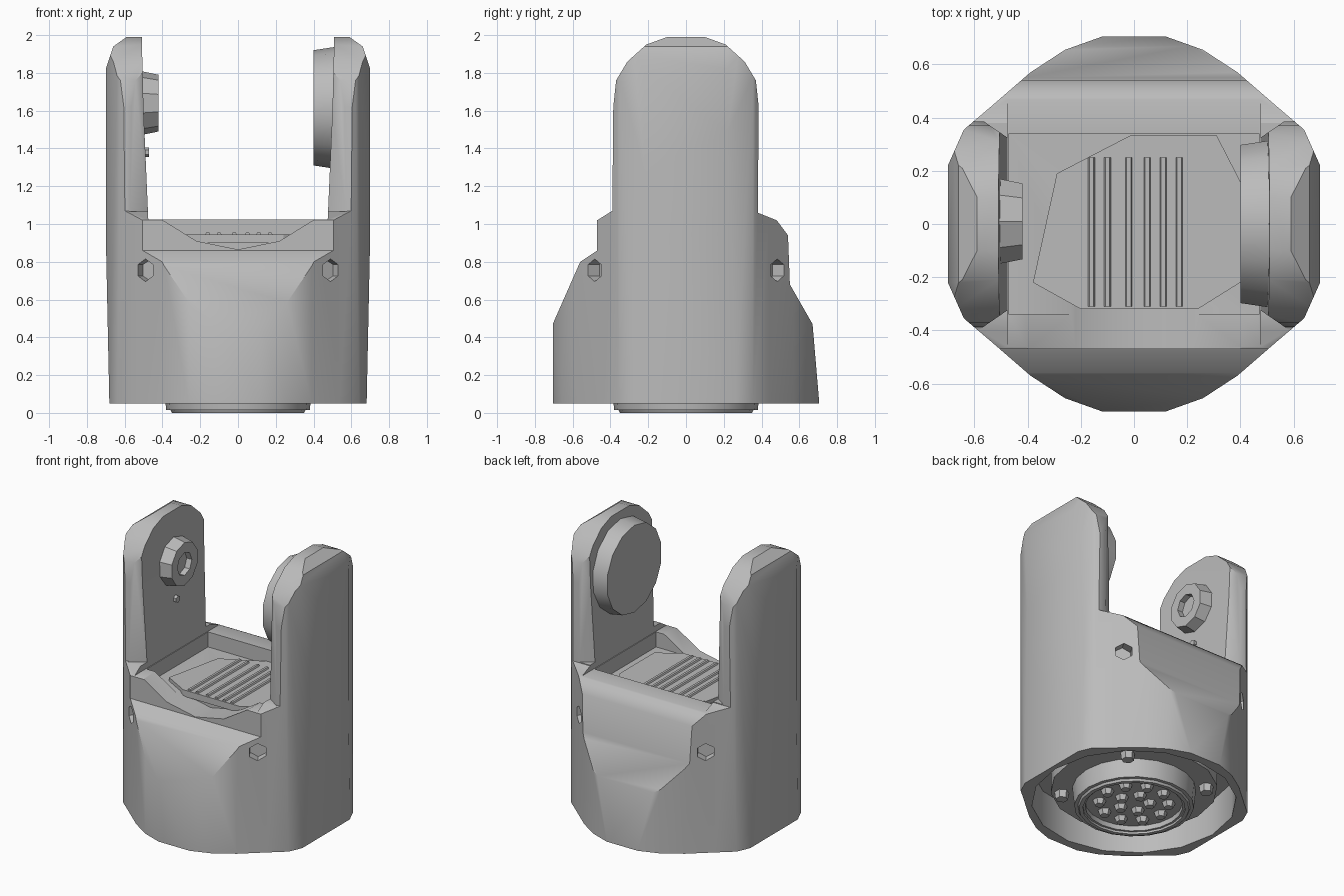
import bpy, bmesh, math
from mathutils import Vector, Matrix

if "Cube" in bpy.data.objects:
    bpy.data.objects.remove(bpy.data.objects["Cube"])

grey = bpy.data.materials.new("mid grey")
grey.use_nodes = True
COLOR = (0.5, 0.5, 0.5, 1)
grey.diffuse_color = COLOR
grey.node_tree.nodes["Principled BSDF"].inputs["Base Color"].default_value = COLOR


def finish(name, bm):
    bmesh.ops.recalc_face_normals(bm, faces=bm.faces)
    mesh = bpy.data.meshes.new(name)
    bm.to_mesh(mesh)
    bm.free()
    mesh.materials.append(grey)
    obj = bpy.data.objects.new(name, mesh)
    bpy.context.collection.objects.link(obj)
    return obj


def prism(name, pts, axis, lo, hi):
    """Extrude a 2D outline along the named axis from lo to hi."""
    place = {"x": lambda a, b, h: (h, a, b),
             "y": lambda a, b, h: (a, h, b),
             "z": lambda a, b, h: (a, b, h)}[axis]
    bm = bmesh.new()
    face = bm.faces.new([bm.verts.new(place(a, b, lo)) for a, b in pts])
    ext = bmesh.ops.extrude_face_region(bm, geom=[face])["geom"]
    verts = [v for v in ext if isinstance(v, bmesh.types.BMVert)]
    bmesh.ops.translate(bm, verts=verts, vec=Vector(place(0, 0, hi - lo)))
    return finish(name, bm)


def disc(name, radius, depth, centre, direction, sides=16, top=None):
    """Cylinder or cone centred on a point, pointing along a direction."""
    bm = bmesh.new()
    rot = Vector(direction).to_track_quat("Z", "Y").to_matrix().to_4x4()
    bmesh.ops.create_cone(bm, cap_ends=True, segments=sides, radius1=radius,
                          radius2=radius if top is None else top, depth=depth,
                          matrix=Matrix.Translation(centre) @ rot)
    return finish(name, bm)


def combine(obj, other, operation):
    mod = obj.modifiers.new(operation, "BOOLEAN")
    mod.operation, mod.object, mod.solver = operation, other, "EXACT"
    bpy.context.view_layer.objects.active = obj
    bpy.ops.object.modifier_apply(modifier=mod.name)
    bpy.data.objects.remove(other)


def smooth(obj, angle=35):
    bpy.ops.object.select_all(action="DESELECT")
    obj.select_set(True)
    bpy.context.view_layer.objects.active = obj
    bpy.ops.object.shade_smooth_by_angle(angle=math.radians(angle))


# Fork body: plan outline cut to the side and front outlines
quarter = [(0.70, 0.22), (0.64, 0.355), (0.54, 0.44), (0.39, 0.57),
           (0.26, 0.655), (0.12, 0.705)]
half = quarter + [(-x, y) for x, y in reversed(quarter)]
body = prism("fork_body", half + [(-x, -y) for x, y in half], "z", 0.05, 2)

front_edge = [(-0.72, 0), (-0.71, 0.46), (-0.56, 0.80), (-0.47, 0.86), (-0.47, 1.02), (-0.39, 1.07)]
back_edge = [(0.38, 1.06), (0.48, 1.02), (0.54, 0.94), (0.55, 0.68), (0.67, 0.47), (0.71, 0)]
dome = [(0.385, 1.62), (0.37, 1.76), (0.31, 1.86), (0.21, 1.95), (0.10, 1.99)]
side = front_edge + [(-y, z) for y, z in dome] + dome[::-1] + back_edge
combine(body, prism("side_cut", side, "x", -1, 1), "INTERSECT")

arm = [(0.68, 0), (0.70, 0.95), (0.70, 1.82), (0.66, 1.94), (0.59, 1.99),
       (0.51, 2.01), (0.50, 1.6), (0.475, 1.025)]
fork = arm + [(-x, z) for x, z in reversed(arm)]
combine(body, prism("fork_cut", fork, "y", -1, 1), "INTERSECT")

# Bevelled inner edges of the arms, and screw holes at the shoulders
for sx in (-1, 1):
    for sy in (-1, 1):
        corner = [(sx * x, sy * y) for x, y in ((0.44, 0.30), (0.44, 0.41), (0.60, 0.41))]
        combine(body, prism("arm_bevel_cut", corner, "z", 1.065, 2.1), "DIFFERENCE")
        hole = disc("hole_cut", 0.06, 0.16, (sx * 0.5, sy * 0.5, 0.755),
                    (sx * 0.6, sy, 0), 6)
        combine(body, hole, "DIFFERENCE")

# Well between the arms and the dipped front rim
well = [(0.47, 0.34), (-0.47, 0.34), (-0.47, -0.34), (0.47, -0.34)]
combine(body, prism("well_cut", well, "z", 0.92, 1.025), "DIFFERENCE")
dip = [(-0.43, 1.04), (-0.22, 0.91), (0, 0.865), (0.22, 0.91), (0.43, 1.04)]
combine(body, prism("dip_cut", dip, "y", -0.8, -0.3), "DIFFERENCE")

# Deep hollow underneath, leaving a thin wall
hollow = disc("hollow_cut", 0.65, 0.35, (0, 0, 0.125), (0, 0, 1), 16)
combine(body, hollow, "DIFFERENCE")
smooth(body)

# Core block inside the hollow
core = disc("base_core", 0.53, 0.17, (0, 0, 0.225), (0, 0, 1), 16)
smooth(core)

# Floor plate in the well, with ribs
plate = [(0.40, 0.16), (0.31, 0.335), (-0.01, 0.335), (-0.29, 0.19),
         (-0.38, -0.22), (-0.20, -0.32), (0.24, -0.32), (0.40, -0.22)]
prism("floor_plate", plate, "z", 0.90, 0.945)
for i, x in enumerate((-0.16, -0.10, -0.02, 0.05, 0.11, 0.17)):
    outline = [(x - 0.015, 0.94), (x + 0.015, 0.94), (x + 0.008, 0.955), (x - 0.008, 0.955)]
    prism(f"floor_rib_{i + 1}", outline, "y", -0.31, 0.25)

# Large pad on the left arm
pad = disc("left_arm_pad", 0.325, 0.13, (0.465, 0, 1.615), (-1, 0, 0), 14, 0.305)
smooth(pad)

# Bearing boss with a hollow centre on the right arm, and a pin below it
boss = disc("right_arm_boss", 0.175, 0.12, (-0.48, 0.01, 1.64), (1, 0, 0), 10, 0.15)
combine(boss, disc("boss_cut", 0.08, 0.08, (-0.42, 0.01, 1.64), (1, 0, 0), 8), "DIFFERENCE")
smooth(boss)
disc("right_arm_pin", 0.025, 0.04, (-0.49, 0.01, 1.38), (1, 0, 0), 6)

# Connector ring underneath with its pins
ring = disc("base_ring", 0.40, 0.2, (0, 0, 0.115), (0, 0, -1), 20, 0.38)
combine(ring, disc("ring_cut", 0.31, 0.1, (0, 0, 0), (0, 0, 1), 20), "DIFFERENCE")
smooth(ring)
for count, radius in ((5, 0.10), (10, 0.22)):
    for i in range(count):
        a = math.tau * i / count
        disc(f"base_pin_{count}_{i + 1}", 0.045, 0.04,
             (radius * math.cos(a), radius * math.sin(a), 0.035), (0, 0, -1), 6, 0.03)

# Screws around the connector
for i in range(4):
    a = math.tau * (i + 0.5) / 4
    disc(f"base_screw_{i + 1}", 0.05, 0.08, (0.46 * math.cos(a), 0.46 * math.sin(a), 0.13),
         (0, 0, -1), 6, 0.04)

# Lowest lip of the connector
lip = disc("base_lip", 0.36, 0.02, (0, 0, 0.01), (0, 0, -1), 20, 0.35)
combine(lip, disc("lip_cut", 0.325, 0.1, (0, 0, 0.01), (0, 0, 1), 20), "DIFFERENCE")
smooth(lip)
